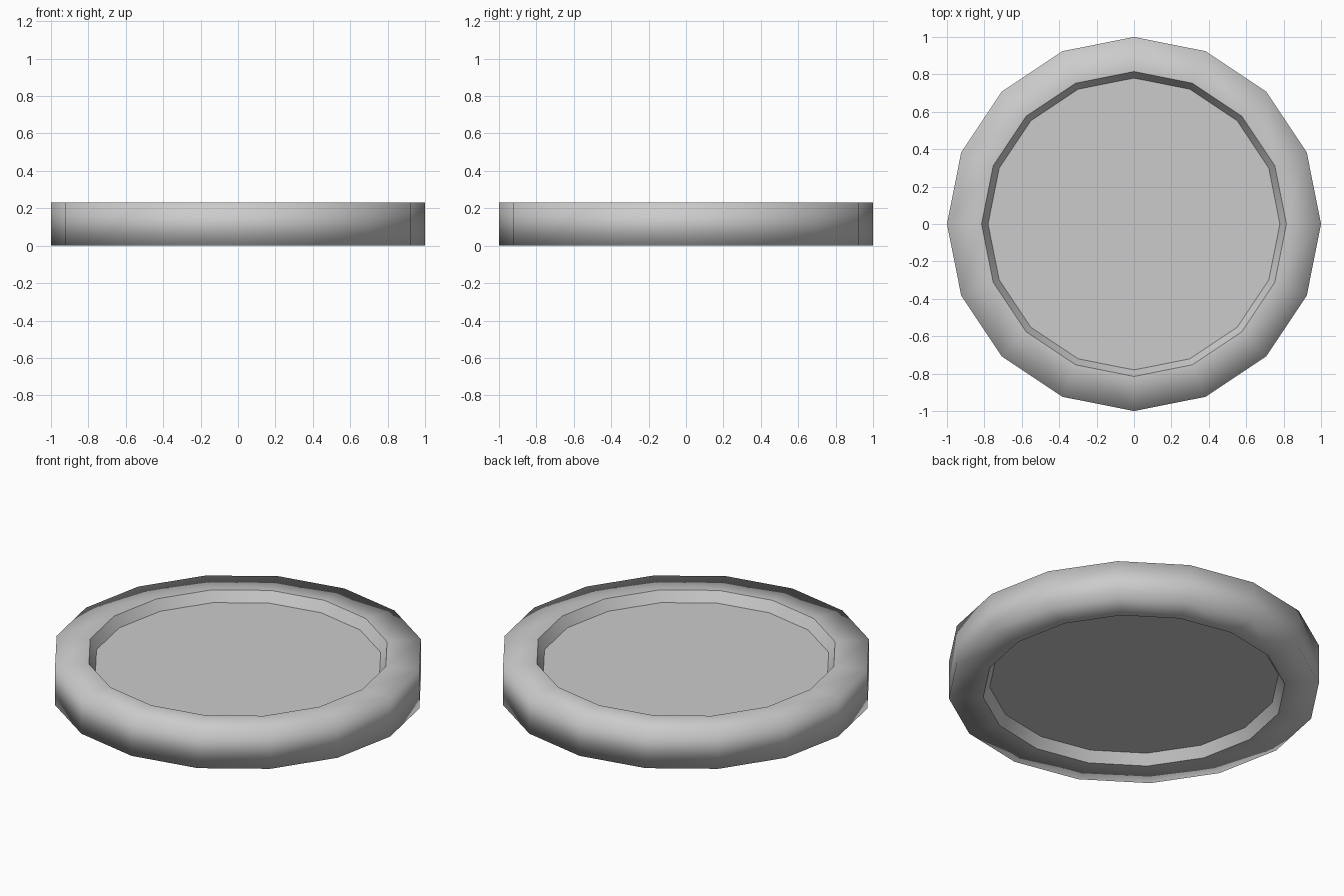
import bpy, bmesh
from math import cos, sin, pi

if "Cube" in bpy.data.objects:
    bpy.data.objects.remove(bpy.data.objects["Cube"])

SIDES = 16
# radius, height and sharp-edge flag, from upper recess over the rim to lower recess
PROFILE = [(0.78, 0.17, True), (0.815, 0.23, True), (1.0, 0.23, False),
           (1.0, 0.0, False), (0.815, 0.0, True), (0.78, 0.06, True)]

bm = bmesh.new()


def ring(radius, z):
    return [bm.verts.new((radius * cos(2 * pi * i / SIDES), radius * sin(2 * pi * i / SIDES), z))
            for i in range(SIDES)]


rings = [ring(r, z) for r, z, _ in PROFILE]

# rim walls
for upper, lower in zip(rings, rings[1:]):
    for i in range(SIDES):
        j = (i + 1) % SIDES
        bm.faces.new((upper[i], lower[i], lower[j], upper[j])).smooth = True

# flat recessed faces
bm.faces.new(rings[0])
bm.faces.new(rings[-1][::-1])

# crisp borders around the recesses, soft outer corners
for loop, (_, _, sharp) in zip(rings, PROFILE):
    if sharp:
        for i in range(SIDES):
            bm.edges.get((loop[i], loop[(i + 1) % SIDES])).smooth = False

mesh = bpy.data.meshes.new("coin_disc")
bm.to_mesh(mesh)
bm.free()
bpy.context.collection.objects.link(bpy.data.objects.new("coin_disc", mesh))
